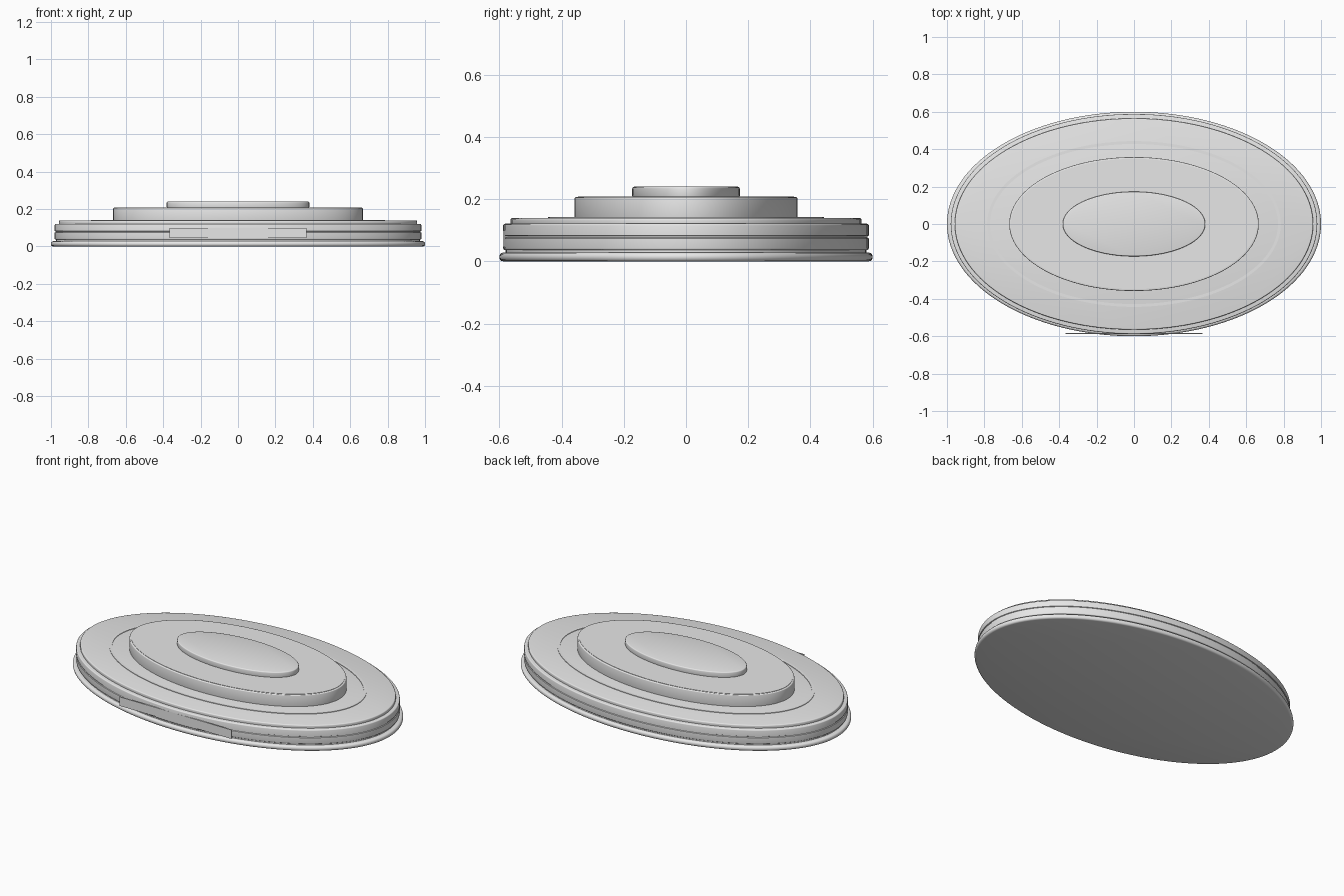
import bpy, bmesh, math

if "Cube" in bpy.data.objects:
    bpy.data.objects.remove(bpy.data.objects["Cube"])

SEGMENTS = 128

grey = bpy.data.materials.new("plain grey")
grey.diffuse_color = (0.8, 0.8, 0.8, 1)
grey.use_nodes = True
grey.node_tree.nodes["Principled BSDF"].inputs["Base Color"].default_value = grey.diffuse_color


def finish(obj, angle=35):
    obj.data.materials.append(grey)
    bpy.ops.object.select_all(action='DESELECT')
    obj.select_set(True)
    bpy.context.view_layer.objects.active = obj
    bpy.ops.object.shade_smooth_by_angle(angle=math.radians(angle))


def loft(name, rx, ry, profile, closed=False):
    """Sweep (inset, z) points round an ellipse; capped or joined into a ring."""
    bm = bmesh.new()
    loops = []
    for inset, z in profile:
        loops.append([bm.verts.new(((rx - inset) * math.cos(a), (ry - inset) * math.sin(a), z))
                      for a in (2 * math.pi * i / SEGMENTS for i in range(SEGMENTS))])
    pairs = list(zip(loops, loops[1:]))
    if closed:
        pairs.append((loops[-1], loops[0]))
    else:
        bm.faces.new(loops[0][::-1])
        bm.faces.new(loops[-1])
    for low, high in pairs:
        for i in range(SEGMENTS):
            j = (i + 1) % SEGMENTS
            bm.faces.new((low[i], low[j], high[j], high[i]))
    bmesh.ops.recalc_face_normals(bm, faces=bm.faces)
    mesh = bpy.data.meshes.new(name)
    bm.to_mesh(mesh)
    bm.free()
    obj = bpy.data.objects.new(name, mesh)
    bpy.context.collection.objects.link(obj)
    finish(obj)


def rounded(z0, z1, r, steps=3):
    """Side profile with rounded bottom and top edges."""
    arc = [math.pi / 2 * i / steps for i in range(steps + 1)]
    return ([(r - r * math.sin(a), z0 + r - r * math.cos(a)) for a in arc] +
            [(r - r * math.cos(a), z1 - r + r * math.sin(a)) for a in arc])


# Wide rounded foot
loft("base_rim", 1.0, 0.6, rounded(0, 0.028, 0.012))
# Recessed neck between foot and main drum
loft("base_neck", 0.972, 0.58, [(0, 0.02), (0, 0.045)])
# Main drum with a fine groove around its middle
side = rounded(0.036, 0.121, 0.006)
groove = [(0, 0.074), (0.004, 0.076), (0.004, 0.081), (0, 0.083)]
loft("main_drum", 0.98, 0.588, side[:4] + groove + side[4:])
# Lip forming the lower deck
loft("lower_deck", 0.958, 0.565, rounded(0.115, 0.139, 0.006))
# Thin trim ring lying on the deck
loft("deck_trim_ring", 0.785, 0.443,
     [(0, 0.136), (0, 0.142), (0.015, 0.142), (0.015, 0.136)], closed=True)
# Middle step
loft("middle_tier", 0.667, 0.358, rounded(0.135, 0.207, 0.005))
# Small trim line on the top edge of the middle step
loft("middle_edge_trim", 0.657, 0.348, [(0, 0.203), (0, 0.209)])
# Top step
loft("top_tier", 0.381, 0.173, rounded(0.205, 0.24, 0.006))

# Flat plate across the front
bpy.ops.mesh.primitive_cube_add(size=1, location=(0, -0.585, 0.0725))
plate = bpy.context.object
plate.name = "front_plate"
plate.scale = (0.735, 0.006, 0.053)
finish(plate)
